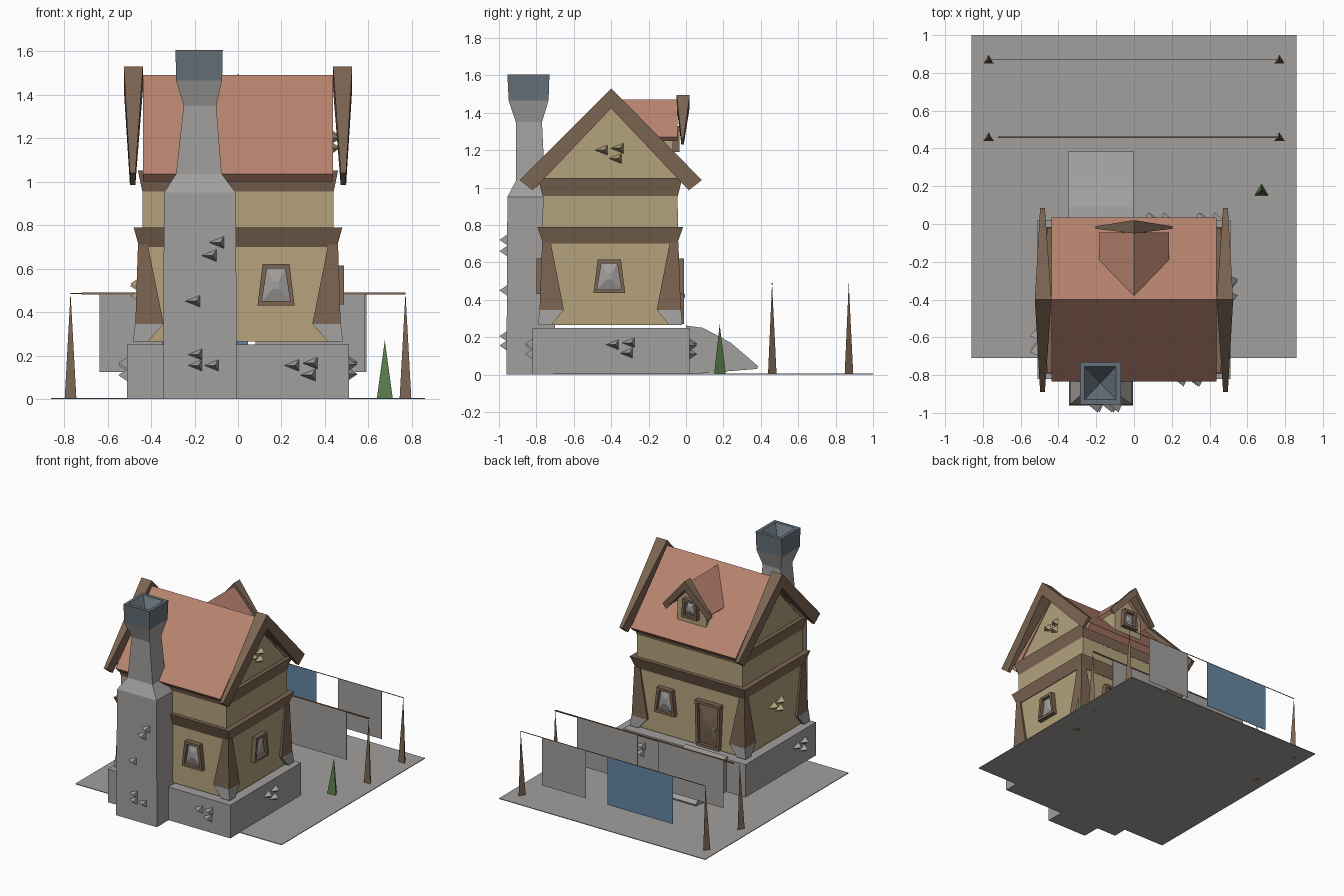
import bpy, bmesh
from mathutils import Matrix

if "Cube" in bpy.data.objects:
    bpy.data.objects.remove(bpy.data.objects["Cube"])


def material(name, rgb):
    m = bpy.data.materials.new(name)
    m.diffuse_color = (*rgb, 1)
    m.use_nodes = True
    m.node_tree.nodes["Principled BSDF"].inputs["Base Color"].default_value = m.diffuse_color
    return m


PLASTER = material("plaster", (0.45, 0.36, 0.20))
WOOD = material("wood", (0.20, 0.13, 0.085))
TILE = material("tile", (0.48, 0.23, 0.16))
SLATE = material("slate", (0.13, 0.16, 0.19))
BLUE = material("blue_cloth", (0.13, 0.24, 0.36))
GREEN = material("leaf", (0.10, 0.20, 0.07))
STONE = material("stone", (0.36, 0.35, 0.34))

CY = -0.405  # house centre in y
SIDES = {"front": ((1, 0, 0), (0, -1, 0)), "right": ((0, 1, 0), (1, 0, 0)),
         "back": ((-1, 0, 0), (0, 1, 0)), "left": ((0, -1, 0), (-1, 0, 0))}


def loft(name, rings, mat=STONE, matrix=None):
    """Skin equal-length rings of points and cap both ends."""
    bm = bmesh.new()
    loops = [[bm.verts.new(p) for p in r] for r in rings]
    n = len(loops[0])
    for a, b in zip(loops, loops[1:]):
        for i in range(n):
            j = (i + 1) % n
            bm.faces.new((a[i], a[j], b[j], b[i]))
    bm.faces.new(loops[0][::-1])
    bm.faces.new(loops[-1])
    bmesh.ops.remove_doubles(bm, verts=bm.verts, dist=1e-5)
    if matrix:
        bm.transform(matrix)
    bmesh.ops.recalc_face_normals(bm, faces=bm.faces)
    me = bpy.data.meshes.new(name)
    bm.to_mesh(me)
    bm.free()
    me.materials.append(mat)
    ob = bpy.data.objects.new(name, me)
    bpy.context.collection.objects.link(ob)
    return ob


def rect(x0, x1, y0, y1, z):
    return [(x0, y0, z), (x1, y0, z), (x1, y1, z), (x0, y1, z)]


def house(name, levels, mat):
    """Stack of rectangles centred on the house: (half x, half y, z)."""
    return loft(name, [rect(-hx, hx, CY - hy, CY + hy, z) for hx, hy, z in levels], mat)


def on_wall(side, x, y, z):
    """Local axes: x right along the wall, y up, z outward."""
    u, w = SIDES[side]
    return Matrix(((u[0], 0, w[0], x), (u[1], 0, w[1], y), (0, 1, 0, z), (0, 0, 0, 1)))


def trapezoid(b, t, h, w):
    return [(-b, -h, w), (b, -h, w), (t, h, w), (-t, h, w)]


def opening(name, side, pos, b, t, h, fill):
    """Flared frame with a recessed panel that bulges in the middle."""
    m = on_wall(side, *pos)
    e = 0.02
    loft(name + "_frame", [trapezoid(b, t, h, -0.03), trapezoid(b, t, h, 0.035),
                           trapezoid(b - e, t - e, h - e, 0.035),
                           trapezoid(b - e, t - e, h - e, 0.01)], WOOD, m)
    loft(name + "_panel", [trapezoid(b - e, t - e, h - e, 0.011),
                           trapezoid(b * .2, t * .2, h * .2, 0.028)], fill, m)


def chip(name, side, x, y, z, mat=STONE):
    """Small pyramid standing out of a wall."""
    base = [(-0.038, 0, -0.004), (0.037, -0.03, -0.004), (0.037, 0.03, -0.004)]
    loft(name, [base, [(0.018, 0, 0.04)] * 3], mat, on_wall(side, x, y, z))


def cluster(name, side, x, y, z, mat=STONE):
    u = SIDES[side][0]
    for d, dz in ((-0.045, 0), (0.04, 0.01), (0.03, -0.045)):
        chip(name, side, x + u[0] * d, y + u[1] * d, z + dz, mat)


# ground, foundation and entrance ramp
loft("ground", [rect(-0.86, 0.86, -0.71, 1.0, z) for z in (0, 0.005)])
loft("foundation", [rect(-0.51, 0.51, -0.82, 0.02, z) for z in (0, 0.25)])
ramp = [(0.0, 0.0), (0.38, 0.03), (0.385, 0.045), (0.24, 0.17), (0.09, 0.25), (0.0, 0.262)]
loft("ramp", [[(x, y, z) for y, z in ramp] for x in (-0.35, 0.0)])

# storeys and timber bands
house("lower_wall", [(0.455, 0.365, 0.265), (0.45, 0.355, 0.72)], PLASTER)
house("lower_band", [(0.455, 0.358, 0.70), (0.48, 0.39, 0.79)], WOOD)
house("upper_wall", [(0.44, 0.362, 0.78), (0.44, 0.36, 0.97)], PLASTER)
house("upper_band", [(0.44, 0.362, 0.955), (0.46, 0.385, 1.05)], WOOD)
loft("gable", [[(x, -0.79, 1.04), (x, -0.02, 1.04), (x, -0.4, 1.44)] for x in (-0.43, 0.43)], PLASTER)

# corner posts widening downwards onto stone blocks
for sx in (-1, 1):
    for sy in (-1, 1):
        def corner(hx, hy, size, z):
            xs = sorted((sx * hx, sx * (hx - size)))
            ys = sorted((CY + sy * hy, CY + sy * (hy - size)))
            return rect(*xs, *ys, z)
        loft("corner_post", [corner(0.472, 0.378, 0.13, 0.345), corner(0.46, 0.364, 0.045, 0.71)], WOOD)
        loft("corner_block", [corner(0.483, 0.385, 0.07, 0.265), corner(0.473, 0.379, 0.13, 0.345)])

# main roof
roof = [(-0.835, 1.035), (-0.4, 1.49), (0.035, 1.035), (0.0, 1.0), (-0.4, 1.42), (-0.8, 1.0)]
loft("roof", [[(x, y, z) for y, z in roof] for x in (-0.437, 0.437)], TILE)


def roof_y(z):
    return -0.4 + 0.435 * (1.49 - z) / 0.455 - 0.012


# gable boards, widest at the ridge
for s in (-1, 1):
    rings = []
    for (yt, zt), (yb, zb), a, b in (((-0.89, 1.04), (-0.82, 0.985), 0.472, 0.497),
                                     ((-0.4, 1.53), (-0.4, 1.425), 0.437, 0.525),
                                     ((0.085, 1.04), (0.015, 0.985), 0.472, 0.497)):
        rings.append([(s * a, yt, zt), (s * b, yt, zt), (s * b, yb, zb), (s * a, yb, zb)])
    loft("gable_board", rings, WOOD)

# dormer on the back slope
body = [(-0.12, 1.09), (0.12, 1.09), (0.12, 1.31), (0, 1.43), (-0.12, 1.31)]
loft("dormer_wall", [[(x, y, z) for x, z in body] for y in (-0.07, -0.3)], PLASTER)
top = [(-0.185, 1.27), (0, 1.47), (0.185, 1.27), (0.165, 1.25), (0, 1.42), (-0.165, 1.25)]
loft("dormer_roof", [[(x, -0.045, z) for x, z in top],
                     [(x, roof_y(z), z) for x, z in top]], TILE)
rings = []
for (xt, zt), (xb, zb), a, b in (((-0.205, 1.265), (-0.175, 1.23), -0.025, -0.012),
                                 ((0, 1.495), (0, 1.43), -0.05, 0.02),
                                 ((0.205, 1.265), (0.175, 1.23), -0.025, -0.012)):
    rings.append([(xt, a, zt), (xt, b, zt), (xb, b, zb), (xb, a, zb)])
loft("dormer_board", rings, WOOD)

# windows and door
opening("front_window", "front", (0.175, -0.765, 0.525), 0.085, 0.062, 0.095, STONE)
opening("right_window", "right", (0.452, -0.41, 0.525), 0.085, 0.062, 0.09, STONE)
opening("back_window", "back", (0.19, -0.045, 0.525), 0.085, 0.062, 0.095, STONE)
opening("dormer_window", "back", (0, -0.07, 1.26), 0.065, 0.055, 0.07, STONE)
opening("door", "back", (-0.17, -0.045, 0.44), 0.095, 0.105, 0.17, WOOD)
loft("door_knob", [trapezoid(0.01, 0.01, 0.01, w) for w in (0.01, 0.04)], STONE,
     on_wall("back", -0.22, -0.045, 0.42))

# chimney with hollow cap
loft("chimney", [rect(-0.345, -0.005, -0.96, -0.70, 0),
                 rect(-0.34, -0.01, -0.955, -0.70, 0.95),
                 rect(-0.285, -0.075, -0.91, -0.755, 1.035),
                 rect(-0.25, -0.10, -0.91, -0.77, 1.35),
                 rect(-0.285, -0.073, -0.948, -0.735, 1.465)])
loft("chimney_cap", [rect(-0.285, -0.073, -0.948, -0.735, 1.465),
                     rect(-0.287, -0.07, -0.955, -0.73, 1.605),
                     rect(-0.262, -0.095, -0.93, -0.755, 1.605),
                     [(-0.178, -0.842, 1.49)] * 4], SLATE)

# stone chips
for x, z in ((-0.1, 0.72), (-0.135, 0.66), (-0.21, 0.45), (-0.2, 0.205), (-0.2, 0.155), (-0.125, 0.155)):
    chip("chimney_chip", "front", x, -0.957, z)
cluster("foundation_chip", "front", 0.29, -0.82, 0.155)
cluster("foundation_chip", "right", 0.51, -0.35, 0.16)
cluster("foundation_chip", "back", 0.4, 0.02, 0.155)
cluster("foundation_chip", "back", 0.13, 0.02, 0.155)
cluster("foundation_chip", "left", -0.51, -0.62, 0.155)
cluster("wall_chip", "left", -0.455, -0.42, 0.52, PLASTER)
cluster("wall_chip", "right", 0.43, -0.41, 1.2, PLASTER)


# three-sided spikes: line posts and small tree
def spike(name, x, y, r, h, mat):
    base = [(x - r, y - r * .8, 0), (x + r, y - r * .8, 0), (x, y + r * .9, 0)]
    loft(name, [base, [(x, y, h)] * 3], mat)


for y in (0.46, 0.87):
    for x in (-0.77, 0.77):
        spike("line_post", x, y, 0.027, 0.49, WOOD)
spike("tree", 0.675, 0.18, 0.037, 0.27, GREEN)

# washing lines and cloths
for y, x0, t in ((0.46, -0.72, 0.004), (0.87, -0.77, 0.002)):
    loft("washing_line", [rect(x0, 0.77, y - t, y + t, z) for z in (0.485 - t, 0.485 + t)], WOOD)
for y, x0, x1, mat in ((0.46, -0.636, -0.09, STONE), (0.46, 0.08, 0.585, STONE),
                       (0.87, -0.50, 0.045, BLUE), (0.87, 0.225, 0.59, STONE)):
    loft("cloth", [rect(x0, x1, y - 0.001, y + 0.001, z) for z in (0.125, 0.483)], mat)
